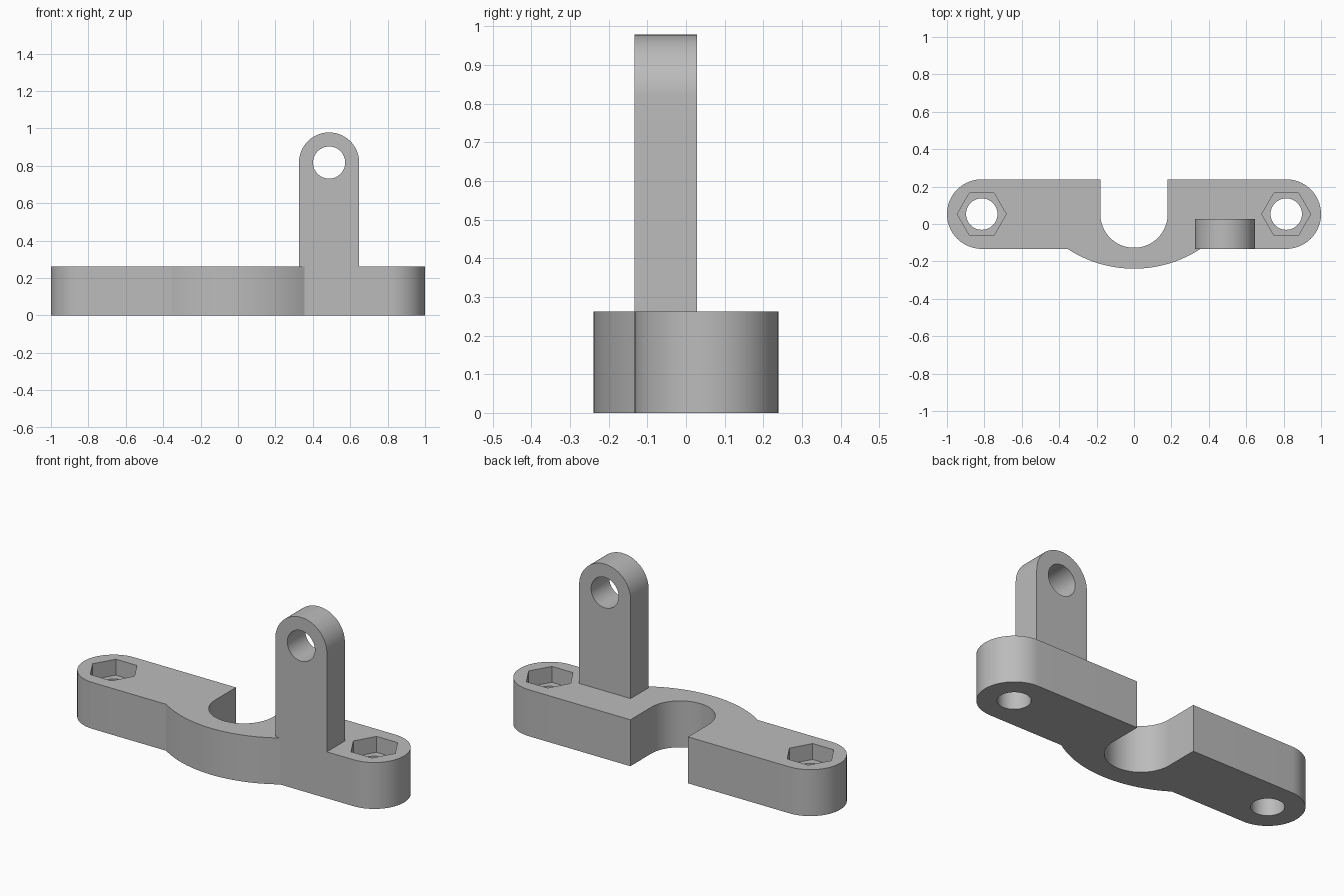
import bpy, bmesh
from math import sin, cos, pi, asin, radians
from mathutils import Matrix, Vector

cube = bpy.data.objects.get("Cube")
if cube:
    bpy.data.objects.remove(cube, do_unlink=True)

H = 0.262                   # base thickness
FRONT, BACK = -0.133, 0.239  # straight sides of the base
MID = (FRONT + BACK) / 2
END_R = (BACK - FRONT) / 2
END_X = 1 - END_R
SLOT_R = 0.18
TAB_X, TAB_R, TAB_TOP = 0.487, 0.161, 0.978
TAB_Z = TAB_TOP - TAB_R

grey = bpy.data.materials.new("plain grey")
grey.use_nodes = True
COLOUR = (0.5, 0.5, 0.5, 1)
grey.diffuse_color = COLOUR
grey.node_tree.nodes["Principled BSDF"].inputs["Base Color"].default_value = COLOUR


def arc(cx, cy, r, start, end, n):
    """Points on an arc, angles in degrees."""
    angles = [radians(start + (end - start) * i / n) for i in range(n + 1)]
    return [(cx + r * cos(a), cy + r * sin(a)) for a in angles]


def prism(name, outline, low, high, upright=False):
    """Extrude an outline along z, or an x-z outline along y."""
    bm = bmesh.new()
    if upright:
        verts = [bm.verts.new((u, low, v)) for u, v in outline]
        push = Vector((0, high - low, 0))
    else:
        verts = [bm.verts.new((u, v, low)) for u, v in outline]
        push = Vector((0, 0, high - low))
    face = bm.faces.new(verts)
    extruded = bmesh.ops.extrude_face_region(bm, geom=[face])["geom"]
    bmesh.ops.translate(bm, vec=push, verts=[g for g in extruded if isinstance(g, bmesh.types.BMVert)])
    bmesh.ops.recalc_face_normals(bm, faces=bm.faces)
    mesh = bpy.data.meshes.new(name)
    bm.to_mesh(mesh)
    bm.free()
    mesh.materials.append(grey)
    obj = bpy.data.objects.new(name, mesh)
    bpy.context.collection.objects.link(obj)
    return obj


def combine(target, tool, operation):
    """Apply an exact boolean and discard the tool."""
    mod = target.modifiers.new(operation.lower(), "BOOLEAN")
    mod.operation, mod.object, mod.solver = operation, tool, "EXACT"
    bpy.context.view_layer.objects.active = target
    bpy.ops.object.modifier_apply(modifier=mod.name)
    bpy.data.objects.remove(tool, do_unlink=True)


# Base: rounded ends, bowed front, open round slot at the back
half_chord, sag = 0.355, 0.106
bow_r = (half_chord ** 2 + sag ** 2) / (2 * sag)
bow = asin(half_chord / bow_r) * 180 / pi
outline = arc(0, FRONT - sag + bow_r, bow_r, 270 - bow, 270 + bow, 32)
outline += arc(END_X, MID, END_R, -90, 90, 32)
outline += [(SLOT_R, BACK)] + arc(0, MID, SLOT_R, 0, -180, 40) + [(-SLOT_R, BACK)]
outline += arc(-END_X, MID, END_R, 90, 270, 32)
bracket = prism("clamp_bracket", outline, 0, H)

# Upright tab with a rounded top
tab_outline = [(TAB_X - TAB_R, 0.1), (TAB_X + TAB_R, 0.1)] + arc(TAB_X, TAB_Z, TAB_R, 0, 180, 40)
combine(bracket, prism("tab", tab_outline, FRONT, 0.028, True), "UNION")

# Pivot hole through the tab
pivot = arc(TAB_X, TAB_Z, 0.086, 0, 360, 48)[:-1]
combine(bracket, prism("pivot_cutter", pivot, -0.3, 0.2, True), "DIFFERENCE")

# Bolt holes with hexagonal nut pockets
for side in (-1, 1):
    hole = arc(side * END_X, MID, 0.084, 0, 360, 48)[:-1]
    combine(bracket, prism("bolt_cutter", hole, -0.1, H + 0.1), "DIFFERENCE")
    nut = arc(side * END_X, MID, 0.131, 0, 360, 6)[:-1]
    combine(bracket, prism("nut_cutter", nut, H - 0.09, H + 0.1), "DIFFERENCE")

# Merge coplanar faces, then smooth the curved walls
bm = bmesh.new()
bm.from_mesh(bracket.data)
bmesh.ops.remove_doubles(bm, verts=bm.verts, dist=0.0001)
bmesh.ops.dissolve_limit(bm, angle_limit=radians(0.5), verts=bm.verts, edges=bm.edges)
bm.to_mesh(bracket.data)
bm.free()
bpy.ops.object.select_all(action="DESELECT")
bracket.select_set(True)
bpy.context.view_layer.objects.active = bracket
bpy.ops.object.shade_smooth_by_angle(angle=radians(25))
